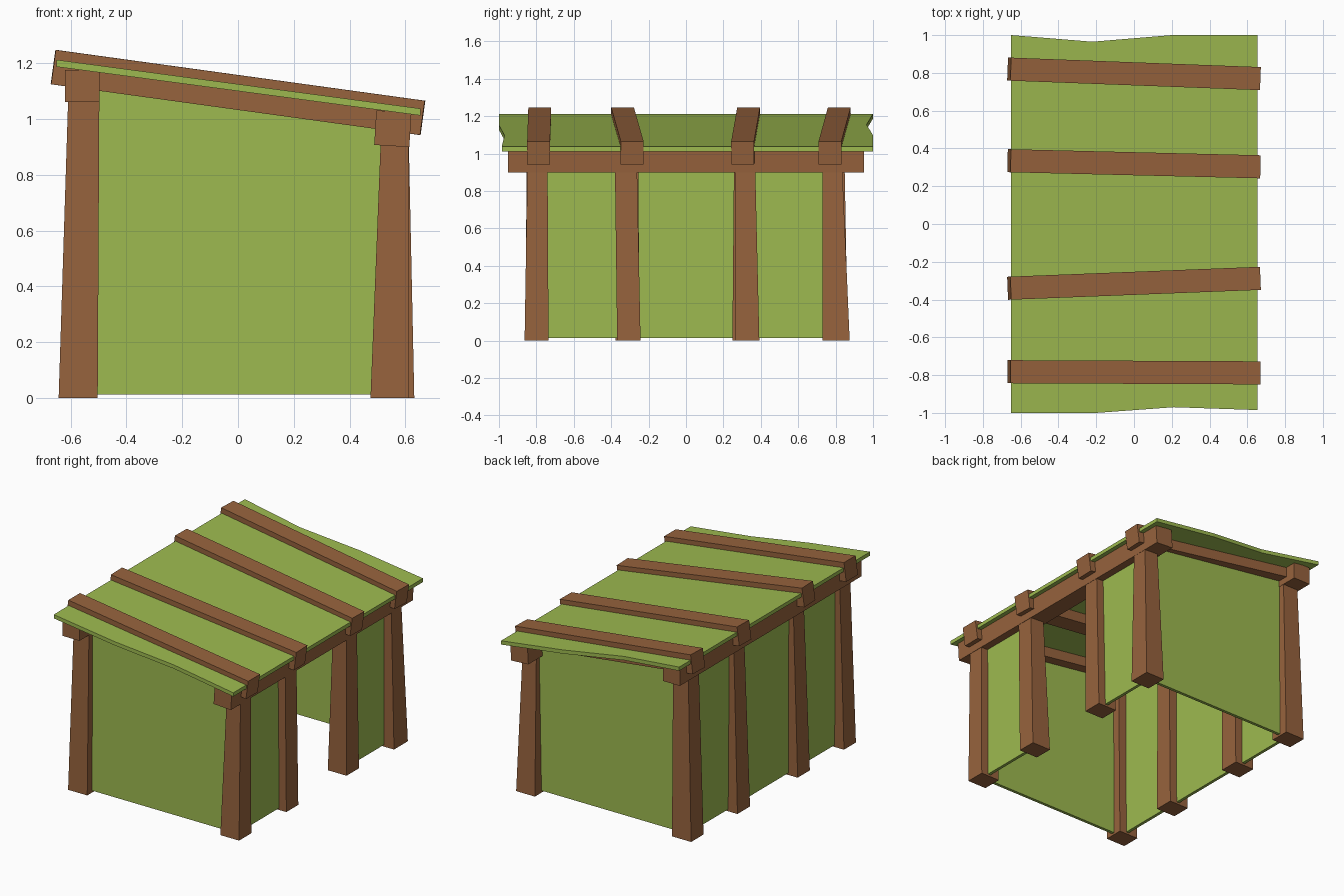
import bpy, bmesh, math
from mathutils import Matrix, Euler

if "Cube" in bpy.data.objects:
    bpy.data.objects.remove(bpy.data.objects["Cube"])


def material(name, color):
    m = bpy.data.materials.new(name)
    m.diffuse_color = color
    m.use_nodes = True
    m.node_tree.nodes["Principled BSDF"].inputs["Base Color"].default_value = m.diffuse_color
    return m


WOOD = material("wood", (0.31, 0.125, 0.047, 1))
GREEN = material("green_panel", (0.34, 0.49, 0.08, 1))


def finish(name, bm, mat):
    bmesh.ops.recalc_face_normals(bm, faces=bm.faces[:])
    me = bpy.data.meshes.new(name)
    bm.to_mesh(me)
    bm.free()
    me.materials.append(mat)
    ob = bpy.data.objects.new(name, me)
    bpy.context.collection.objects.link(ob)
    return ob


def box(name, center, size, mat, rot=(0, 0, 0)):
    bm = bmesh.new()
    bmesh.ops.create_cube(bm, size=1, matrix=Matrix.LocRotScale(center, Euler(rot), size))
    return finish(name, bm, mat)


def prism(name, outline, offset, mat):
    """Extrude a closed outline of 3D points along an offset vector."""
    bm = bmesh.new()
    face = bm.faces.new([bm.verts.new(p) for p in outline])
    ext = bmesh.ops.extrude_face_region(bm, geom=[face])
    verts = [v for v in ext["geom"] if isinstance(v, bmesh.types.BMVert)]
    bmesh.ops.translate(bm, verts=verts, vec=offset)
    return finish(name, bm, mat)


def post(name, x0, x1, xt0, xt1, y0, y1, yt0, yt1, top):
    """Tapered leaning post: bottom rectangle lofted to top rectangle."""
    bm = bmesh.new()
    lo = [bm.verts.new(p) for p in ((x0, y0, 0), (x1, y0, 0), (x1, y1, 0), (x0, y1, 0))]
    hi = [bm.verts.new(p) for p in ((xt0, yt0, top), (xt1, yt0, top), (xt1, yt1, top), (xt0, yt1, top))]
    bm.faces.new(lo)
    bm.faces.new(hi)
    for i in range(4):
        j = (i + 1) % 4
        bm.faces.new((lo[i], lo[j], hi[j], hi[i]))
    return finish(name, bm, WOOD)


# Posts: y ranges at base and top
right_y = [(-.863, -.735, -.848, -.74), (-.368, -.243, -.38, -.262),
           (.262, .392, .262, .37), (.73, .875, .73, .835)]
left_y = [(-.86, -.735, -.85, -.74), (-.378, -.25, -.365, -.255),
          (.248, .38, .258, .368), (.735, .865, .735, .845)]
for i, (r, l) in enumerate(zip(right_y, left_y)):
    lean = 0.02 if i == 3 else 0
    post(f"right_post_{i + 1}", .475 + lean, .612 + lean, .512, .612, *r, .93)
    post(f"left_post_{i + 1}", -.643, -.503, -.608, -.497, *l, 1.1)

# Long beams on top of the posts
box("left_beam", (-.558, 0, 1.118), (.124, 1.9, .116), WOOD)
box("right_beam", (.555, 0, .965), (.126, 1.905, .124), WOOD, (0, math.radians(3.5), 0))

# Rafters, each slightly skewed, sloping down to the right
slope = math.atan2(.182, 1.323)
for i, (ya, yb) in enumerate([(-.782, -.788), (-.34, -.288), (.335, .303), (.82, .77)]):
    box(f"rafter_{i + 1}", (0, (ya + yb) / 2, 1.095), (1.335, .122, .124), WOOD,
        (0, slope, math.atan2(yb - ya, 1.32)))

# Roof sheet with wavy front and back edges
edge = [(-.65, -1), (-.2, -1), (.21, -.97), (.655, -.985),
        (.655, 1), (.2, 1), (-.22, .965), (-.65, 1)]
prism("roof_sheet", [(x, y, 1.1 - .134 * x) for x, y in edge], (0, 0, .025), GREEN)

# End walls with sloping tops
for name, y in (("front_wall", -.8), ("back_wall", .795)):
    prism(name, [(-.57, y - .01, .013), (.55, y - .01, .013),
                 (.55, y - .01, 1.0), (-.57, y - .01, 1.15)], (0, .02, 0), GREEN)

# Side walls: full on the left, open in the middle on the right
box("left_wall", (-.565, 0, .557), (.02, 1.6, 1.088), GREEN)
for name, y in (("right_front_wall", -.55), ("right_back_wall", .56)):
    box(name, (.55, y, .482), (.02, .48, .938), GREEN)
